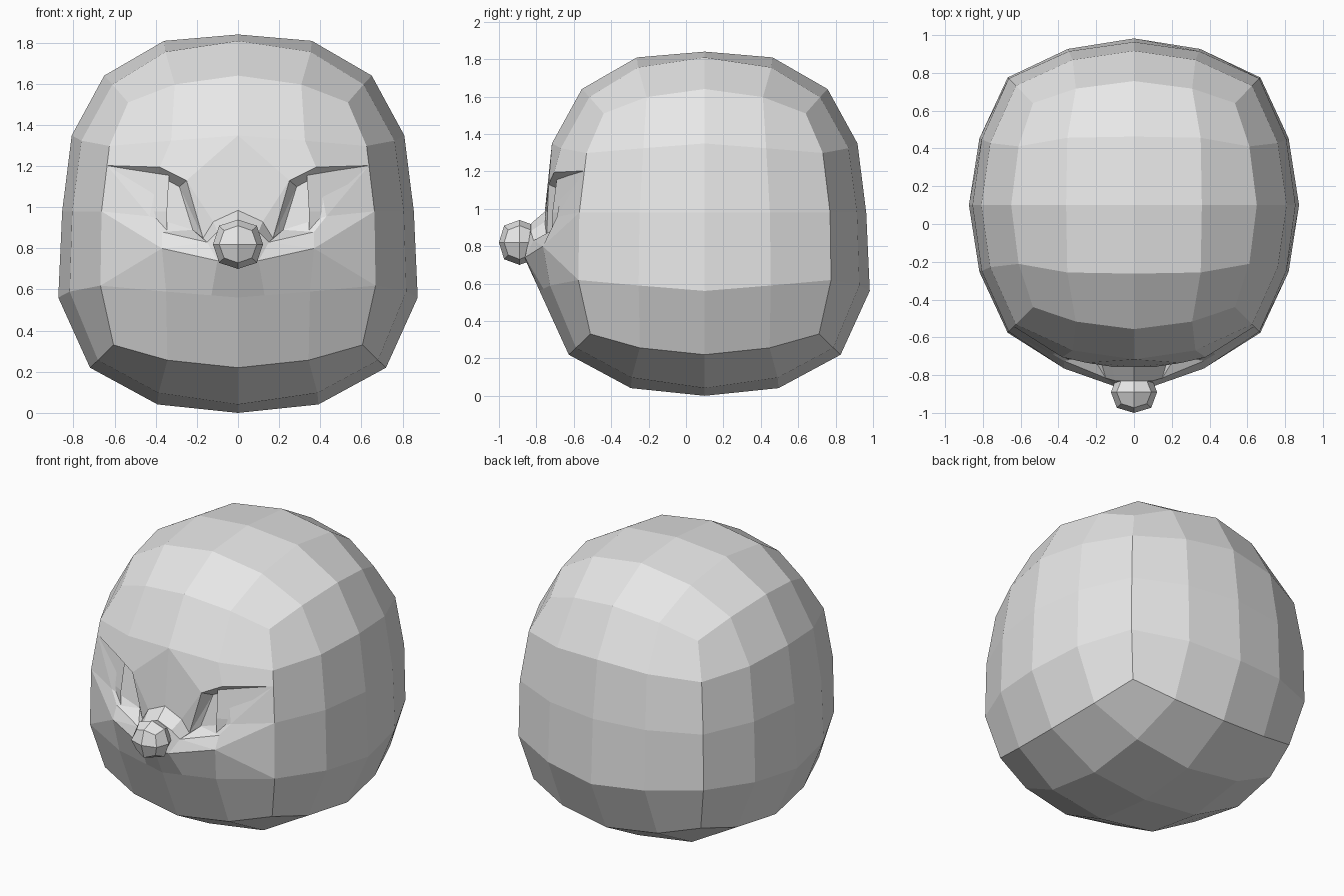
import bpy, bmesh
from mathutils import Vector

cube = bpy.data.objects.get("Cube")
if cube:
    bpy.data.objects.remove(cube, do_unlink=True)

COLOUR = (0.8, 0.8, 0.8, 1)
grey = bpy.data.materials.new("light_grey")
grey.use_nodes = True
grey.diffuse_color = COLOUR
grey.node_tree.nodes["Principled BSDF"].inputs["Base Color"].default_value = COLOUR


def rounded_cube(name, levels):
    """Faceted cube rounded by subdivision, reaching 1 on each axis."""
    bm = bmesh.new()
    bmesh.ops.create_cube(bm, size=2)
    me = bpy.data.meshes.new(name)
    bm.to_mesh(me)
    bm.free()
    ob = bpy.data.objects.new(name, me)
    bpy.context.collection.objects.link(ob)
    mod = ob.modifiers.new("round", 'SUBSURF')
    mod.levels = levels
    mod.use_limit_surface = False
    dg = bpy.context.evaluated_depsgraph_get()
    ob.data = bpy.data.meshes.new_from_object(ob.evaluated_get(dg))
    ob.modifiers.clear()
    ob.data.materials.append(grey)
    top = max(v.co.z for v in ob.data.vertices)
    for v in ob.data.vertices:
        v.co /= top
    return ob


# Height on the rounded cube, height of the head, width factor
PROFILE = [(-1, 0, .98), (-.934, .04, .98), (-.732, .22, .983), (-.58, .33, .985),
           (-.40, .56, .937), (0, .98, .855), (.40, 1.35, .867), (.58, 1.51, .87),
           (.732, 1.64, .888), (.934, 1.81, .90), (1, 1.84, .90)]


def profile(t):
    for (t0, z0, s0), (t1, z1, s1) in zip(PROFILE, PROFILE[1:]):
        if t <= t1:
            break
    f = (t - t0) / (t1 - t0)
    return z0 + f * (z1 - z0), s0 + f * (s1 - s0)


# Head: rounded cube, wider at the bottom, with boxy corners
head = rounded_cube("head", 2)
bm = bmesh.new()
bm.from_mesh(head.data)
face_area = [f for f in bm.faces
             if all(v.co.y < -.7 and abs(v.co.z) < .45 for v in f.verts)]
for v in bm.verts:
    x, y, t = v.co
    z, s = profile(t)
    low, high = sorted((abs(x), abs(y)))
    s *= 1 + .06 * (low / max(high, 1e-6)) ** 2
    v.co = (x * s, .1 + y * s * 1.01, z)

# Open the front so the eyes and muzzle can be set in
bmesh.ops.delete(bm, geom=face_area, context='FACES')
shell = list(bm.verts)

# Rim of the opening, matched to the nearest shell points
RIM = {"brow_mid": (0, -.71, 1.35), "brow": (.36, -.68, 1.33), "temple": (.62, -.55, 1.28),
       "side": (.66, -.57, .98), "jaw": (.70, -.6, .62), "chin": (.38, -.73, .57),
       "chin_mid": (0, -.79, .56)}
# Lids, eye socket, cheek ledge and muzzle
INNER = {"lid": (.38, -.705, 1.195), "lid_in": (.25, -.735, 1.13), "tear": (.17, -.745, .85),
         "deep": (.39, -.655, 1.155), "deep_in": (.285, -.665, 1.10),
         "low": (.43, -.69, .956), "low_in": (.22, -.70, .89),
         "ledge": (.37, -.725, .88), "cheek": (.37, -.765, .80), "muzzle": (.15, -.815, .83),
         "bridge": (0, -.755, .985), "bridge_side": (.12, -.755, .93),
         "snout_top": (0, -.83, .92), "snout_side": (.10, -.83, .88),
         "snout": (.10, -.86, .74), "snout_mid": (0, -.865, .74)}


def band(points, upper, lower):
    """Join two edge paths with faces; a repeated point gives a triangle."""
    for i in range(len(upper) - 1):
        names = (upper[i], upper[i + 1], lower[i + 1], lower[i])
        bm.faces.new([points[n] for n in dict.fromkeys(names)])


for side in (1, -1):
    p = {}
    for name, (x, y, z) in RIM.items():
        target = Vector((x * side, y, z))
        p[name] = min(shell, key=lambda v: (v.co - target).length)
    for name, (x, y, z) in INNER.items():
        p[name] = bm.verts.new((x * side, y, z))
    # Points lying on the rim edges
    p["corner"] = bm.verts.new(p["temple"].co.lerp(p["side"].co, .3))
    p["snout_base"] = bm.verts.new(p["chin_mid"].co.lerp(p["chin"].co, .37))

    # Forehead down to the lid
    band(p, ["bridge", "brow_mid", "brow", "temple"],
         ["bridge_side", "lid_in", "lid", "corner"])
    band(p, ["bridge_side", "lid_in"], ["tear", "tear"])
    # Upper lid, eye and lower lid
    socket = ["corner", "deep", "deep_in", "tear"]
    band(p, ["corner", "lid", "lid_in", "tear"], socket)
    band(p, socket, ["low", "low", "low_in", "low_in"])
    band(p, ["low", "low_in", "low_in", "tear"], ["ledge", "ledge", "muzzle", "muzzle"])
    # Cheek and jaw
    band(p, ["corner", "low", "ledge", "muzzle", "snout"],
         ["side", "side", "cheek", "cheek", "cheek"])
    band(p, ["side", "cheek", "cheek", "snout", "snout_mid"],
         ["jaw", "jaw", "chin", "snout_base", "chin_mid"])
    # Muzzle top and front
    ridge = ["snout_top", "snout_side", "muzzle"]
    band(p, ["bridge", "bridge_side", "tear"], ridge)
    band(p, ridge, ["snout_mid", "snout", "snout"])

# Weld the two halves along the middle
bmesh.ops.remove_doubles(bm, verts=bm.verts, dist=.0005)
bmesh.ops.recalc_face_normals(bm, faces=bm.faces)
bm.to_mesh(head.data)
bm.free()

# Nose: small faceted ball on the muzzle
nose = rounded_cube("nose", 1)
for v in nose.data.vertices:
    v.co = (v.co.x * .122, v.co.y * .11 - .89, v.co.z * .12 + .82)

for ob in (head, nose):
    ob.data.shade_flat()
